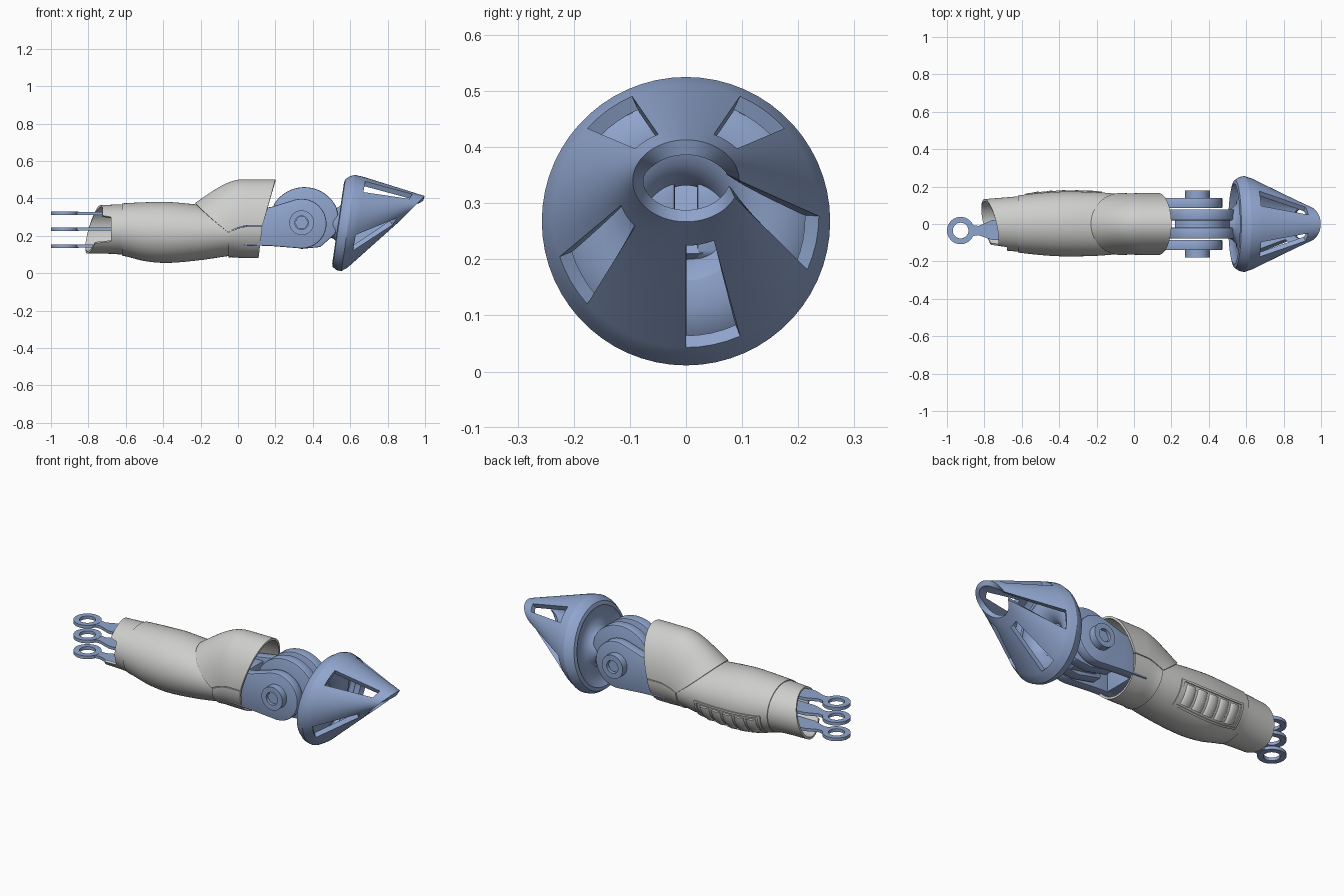
import bpy, bmesh, math
from math import sin, cos, pi, radians
from mathutils import Vector

cube = bpy.data.objects.get("Cube")
if cube:
    bpy.data.objects.remove(cube)


def material(name, rgb):
    m = bpy.data.materials.new(name)
    m.use_nodes = True
    m.diffuse_color = (*rgb, 1)
    m.node_tree.nodes["Principled BSDF"].inputs["Base Color"].default_value = (*rgb, 1)
    return m


GREY = material("light grey", (0.62, 0.62, 0.61))
BLUE = material("steel blue", (0.28, 0.38, 0.62))


def finish(name, bm, mat, thick=0, bevel=0, recalc=False):
    bmesh.ops.remove_doubles(bm, verts=bm.verts, dist=1e-5)
    if recalc:
        bmesh.ops.recalc_face_normals(bm, faces=bm.faces)
    mesh = bpy.data.meshes.new(name)
    bm.to_mesh(mesh)
    bm.free()
    ob = bpy.data.objects.new(name, mesh)
    bpy.context.collection.objects.link(ob)
    mesh.materials.append(mat)
    bpy.ops.object.select_all(action='DESELECT')
    ob.select_set(True)
    bpy.context.view_layer.objects.active = ob
    if thick:
        mod = ob.modifiers.new("wall", 'SOLIDIFY')
        mod.thickness = thick
        mod.offset = -1
        bpy.ops.object.modifier_apply(modifier=mod.name)
    if bevel:
        mod = ob.modifiers.new("edge", 'BEVEL')
        mod.width = bevel
        mod.segments = 2
        bpy.ops.object.modifier_apply(modifier=mod.name)
    bpy.ops.object.shade_smooth_by_angle(angle=radians(32))
    return ob


def shell(name, f, mat, t0=0, t1=360, nu=16, nt=60, thick=0.012, skip=None):
    """Curved wall from f(u, angle), with u from 0 to 1."""
    bm = bmesh.new()
    grid = [[bm.verts.new(f(i / nu, radians(t0 + (t1 - t0) * j / nt)))
             for j in range(nt + 1)] for i in range(nu + 1)]
    for i in range(nu):
        for j in range(nt):
            if not (skip and skip((i + 0.5) / nu, j)):
                bm.faces.new((grid[i][j], grid[i][j + 1], grid[i + 1][j + 1], grid[i + 1][j]))
    return finish(name, bm, mat, thick)


def prism(name, outline, lo, hi, axis, mat, bevel=0.006):
    """Extrude an outline along y (x-z outline) or z (x-y outline)."""
    bm = bmesh.new()
    put = (lambda p, h: (p[0], h, p[1])) if axis == 'y' else (lambda p, h: (p[0], p[1], h))
    a = [bm.verts.new(put(p, lo)) for p in outline]
    b = [bm.verts.new(put(p, hi)) for p in outline]
    bm.faces.new(a)
    bm.faces.new(b)
    for i in range(len(a)):
        k = (i + 1) % len(a)
        bm.faces.new((a[i], a[k], b[k], b[i]))
    return finish(name, bm, mat, bevel=bevel, recalc=True)


def ring(name, centre, outer, inner, half, axis, mat, n=36):
    bm = bmesh.new()
    loops = []
    for r, h in ((outer, -half), (outer, half), (inner, half), (inner, -half)):
        loop = []
        for k in range(n):
            p, q = r * cos(2 * pi * k / n), r * sin(2 * pi * k / n)
            loop.append(bm.verts.new(Vector(centre) + Vector((p, h, q) if axis == 'y' else (p, q, h))))
        loops.append(loop)
    for a in range(4):
        for k in range(n):
            A, B, m = loops[a], loops[(a + 1) % 4], (k + 1) % n
            bm.faces.new((A[k], A[m], B[m], B[k]))
    return finish(name, bm, mat, recalc=True)


def arc(cx, cz, r, a0, a1, n=20):
    return [(cx + r * cos(radians(a0 + (a1 - a0) * k / n)),
             cz + r * sin(radians(a0 + (a1 - a0) * k / n))) for k in range(n + 1)]


# Forearm sections: x, bottom z, top z, half width
SECTIONS = [(-0.84, 0.10, 0.365, 0.135), (-0.63, 0.095, 0.373, 0.152), (-0.5, 0.065, 0.379, 0.166),
            (-0.38, 0.055, 0.381, 0.173), (-0.2, 0.07, 0.365, 0.17), (-0.05, 0.092, 0.345, 0.158),
            (0.02, 0.1, 0.335, 0.152)]


def section(x):
    x = min(max(x, SECTIONS[0][0]), SECTIONS[-1][0])
    k = 0
    while k < len(SECTIONS) - 2 and x > SECTIONS[k + 1][0]:
        k += 1
    a, b = SECTIONS[k], SECTIONS[k + 1]
    before, after = SECTIONS[max(k - 1, 0)], SECTIONS[min(k + 2, len(SECTIONS) - 1)]
    w = b[0] - a[0]
    s = (x - a[0]) / w
    out = []
    for c in (1, 2, 3):
        ma = (b[c] - before[c]) / (b[0] - before[0]) * w
        mb = (after[c] - a[c]) / (after[0] - a[0]) * w
        out.append((2*s**3 - 3*s**2 + 1) * a[c] + (s**3 - 2*s**2 + s) * ma
                   + (3*s**2 - 2*s**3) * b[c] + (s**3 - s**2) * mb)
    return out


def forearm(x, t, off=0):
    low, top, half = section(x)
    return Vector((x, (half + off) * cos(t), (low + top) / 2 + ((top - low) / 2 + off) * sin(t)))


def cuff(u, t):
    start = -0.68 if cos(t) < -0.85 else -0.77 - 0.03 * cos(t) + 0.035 * sin(t)
    return forearm(start + (-0.56 - start) * u, t, -0.005)


def guard(x0, x1, rise):
    """Elbow guard that leaves the forearm surface and swells outward."""
    def f(u, t):
        x = x0(t) + (x1(t) - x0(t)) * u
        w = sin(min(1, u / 0.6) * pi / 2)
        swell = Vector((x, 0.166 * cos(t), 0.25 + rise * sin(t)))
        base = forearm(x, t, 0.007)
        base.x = x
        return base.lerp(swell, w)
    return f


# Grey sleeve
shell("wrist_cuff", cuff, GREY, nt=72)
shell("forearm_sleeve", lambda u, t: forearm(-0.62 + 0.61 * u, t), GREY, nu=32)
shell("upper_elbow_guard", guard(lambda t: -0.05 - 0.18 * sin(t), lambda t: 0.13 + 0.07 * sin(t), 0.252),
      GREY, 1, 179, 24, 40)
shell("lower_elbow_guard", guard(lambda t: -0.05, lambda t: 0.13 + 0.02 * sin(t), 0.17),
      GREY, 180, 360, 12, 40)


# Ribbed grip panel on the back of the sleeve
def strip(name, xa, xb, ta, tb, base, dome=0):
    shell(name, lambda u, t: forearm(xa + (xb - xa) * u, t, base + dome * sin(pi * u) ** 0.5),
          GREY, ta, tb, 10, 10, 0.012)


for k in range(5):
    x = -0.55 + 0.072 * k
    strip(f"grip_rib_{k + 1}", x, x + 0.058, -48, -10, 0.001, 0.01)
strip("grip_top_border", -0.58, -0.17, -6, -2, 0.006)
strip("grip_bottom_border", -0.58, -0.17, -56, -52, 0.006)
strip("grip_wrist_border", -0.58, -0.565, -52, -6, 0.006)
strip("grip_elbow_border", -0.185, -0.17, -52, -6, 0.006)

# Three wrist lugs and the core that carries them
for k, z in enumerate((0.145, 0.235, 0.32)):
    ring(f"lug_eye_{k + 1}", (-0.927, -0.035, z), 0.073, 0.042, 0.009, 'z', BLUE)
    prism(f"lug_arm_{k + 1}", [(-0.872, -0.065), (-0.83, -0.06), (-0.76, -0.085), (-0.58, -0.085),
                               (-0.58, 0.03), (-0.76, 0.02), (-0.83, -0.01), (-0.872, -0.005)],
          z - 0.008, z + 0.008, 'z', BLUE, 0)
prism("wrist_core", [(-0.6, -0.1), (-0.56, -0.1), (-0.56, 0.1), (-0.6, 0.1)], 0.13, 0.34, 'z', BLUE)

# Elbow hinge
prism("elbow_core", [(-0.04, -0.13), (0.1, -0.13), (0.1, 0.13), (-0.04, 0.13)], 0.15, 0.32, 'z', BLUE)
for side, s in (("right", -1), ("left", 1)):
    cheek = arc(0.34, 0.265, 0.133, -100, 105) + [(0.18, 0.355), (0.03, 0.33), (0.03, 0.15), (0.18, 0.145)]
    prism(f"{side}_hinge_cheek", cheek, *sorted((s * 0.085, s * 0.14)), 'y', BLUE)
    ring(f"{side}_hinge_boss", (0.34, s * 0.15, 0.27), 0.066, 0.036, 0.03, 'y', BLUE)
    prism(f"{side}_hinge_pin", arc(0.34, 0.27, 0.037, 0, 300, 5),
          *sorted((s * 0.1, s * 0.165)), 'y', BLUE, 0)
    link = arc(0.355, 0.27, 0.19, 150, 25) + [(0.535, 0.31), (0.52, 0.21), (0.44, 0.14),
                                              (0.34, 0.13), (0.2, 0.16)]
    prism(f"{side}_link_lobe", link, *sorted((s * 0.02, s * 0.078)), 'y', BLUE)
prism("link_web", arc(0.35, 0.27, 0.15, 150, 10) + [(0.52, 0.21), (0.4, 0.14), (0.24, 0.17)],
      -0.03, 0.03, 'y', BLUE, 0)


# Tilted socket: dished back and slotted open cone
def tilted(x, r, t):
    return Vector((x + 0.145 * r * sin(t), r * cos(t), 0.268 + r * sin(t)))


DISH = [(0.50, 0.075), (0.525, 0.085), (0.55, 0.11), (0.56, 0.15), (0.55, 0.195),
        (0.535, 0.215), (0.54, 0.235), (0.565, 0.252), (0.59, 0.257)]
shell("socket_back", lambda u, t: tilted(*DISH[round(u * 8)], t), BLUE, nu=8, thick=0.012)


def cone(u, t):
    mouth = Vector((0.925 + 0.073 * sin(t), 0.095 * cos(t), 0.34 + 0.073 * sin(t)))
    return tilted(0.602 - 0.012 * (1 - min(u * 12, 1)), 0.257, t).lerp(mouth, u)


SLOTS = {9: 0.82, 21: 0.82, 35: 0.82, 47: 0.82, 58: 1}


def slotted(u, j):
    return any((j - c + 2) % 60 < 4 and 0.12 < u < end for c, end in SLOTS.items())


shell("socket_cone", cone, BLUE, nu=24, thick=0.028, skip=slotted)
